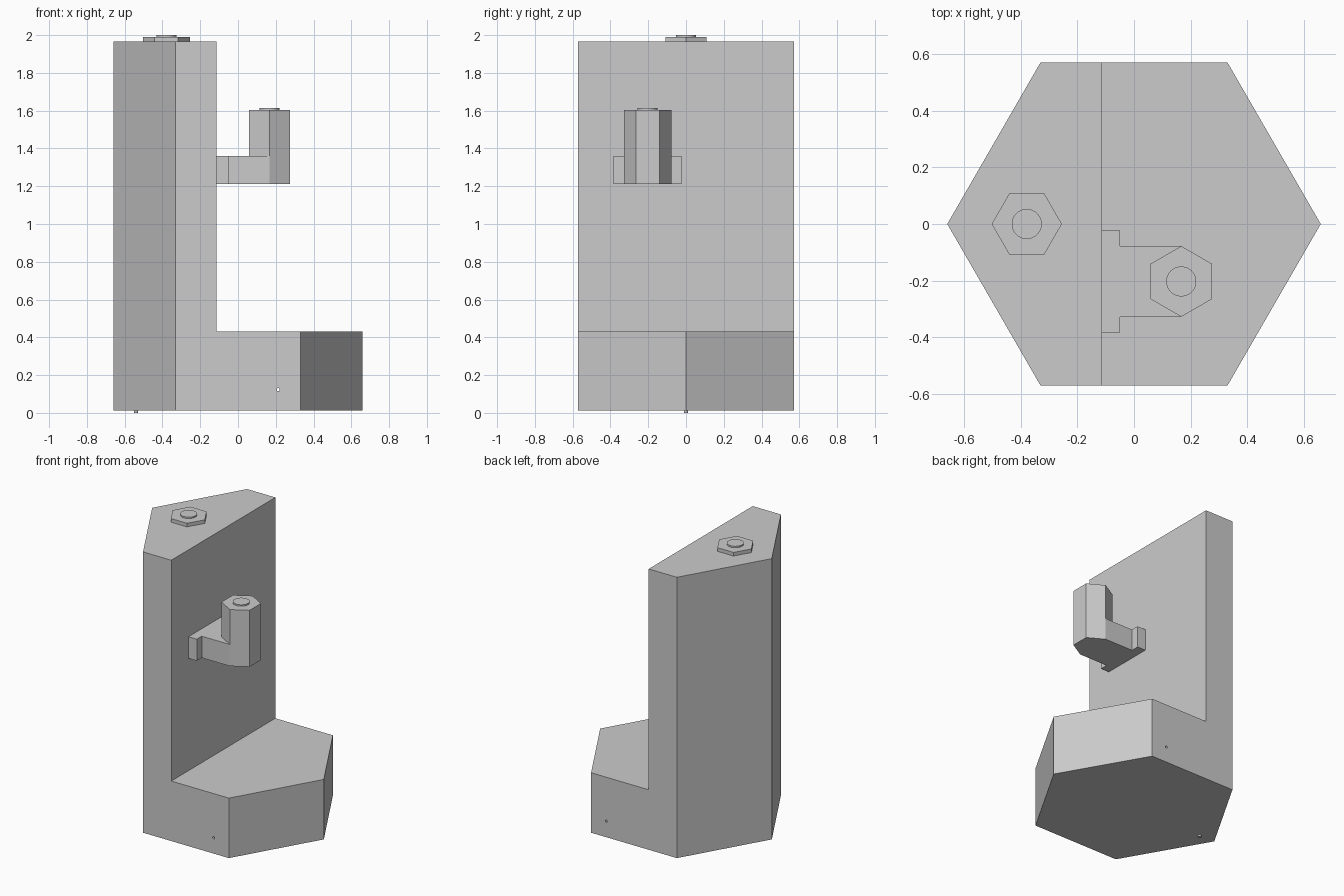
import bpy
import bmesh
from math import cos, sin, pi, radians
from mathutils import Matrix

default = bpy.data.objects.get("Cube")
if default:
    bpy.data.objects.remove(default, do_unlink=True)

# One plain grey for the whole model
grey = bpy.data.materials.new("plain grey")
grey.use_nodes = True
grey.diffuse_color = (0.6, 0.6, 0.6, 1)
grey.node_tree.nodes["Principled BSDF"].inputs["Base Color"].default_value = (0.6, 0.6, 0.6, 1)


def ring(radius, sides, cx=0, cy=0, turn=0):
    """Points of a regular polygon."""
    return [(cx + radius * cos(turn + 2 * pi * i / sides),
             cy + radius * sin(turn + 2 * pi * i / sides)) for i in range(sides)]


def prism(name, outline, low, high, matrix=None):
    """Extrude a flat outline from low to high."""
    bm = bmesh.new()
    base = bm.faces.new([bm.verts.new((x, y, low)) for x, y in outline])
    top = bmesh.ops.extrude_face_region(bm, geom=[base])["geom"]
    bmesh.ops.translate(bm, vec=(0, 0, high - low),
                        verts=[v for v in top if isinstance(v, bmesh.types.BMVert)])
    if matrix:
        bm.transform(matrix)
    bmesh.ops.recalc_face_normals(bm, faces=bm.faces)
    mesh = bpy.data.meshes.new(name)
    bm.to_mesh(mesh)
    bm.free()
    mesh.materials.append(grey)
    obj = bpy.data.objects.new(name, mesh)
    bpy.context.collection.objects.link(obj)
    return obj


def select(obj):
    bpy.ops.object.select_all(action="DESELECT")
    obj.select_set(True)
    bpy.context.view_layer.objects.active = obj


def combine(obj, other, operation):
    """Apply a boolean and remove the helper."""
    mod = obj.modifiers.new(operation, "BOOLEAN")
    mod.operation, mod.solver, mod.object = operation, "EXACT", other
    select(obj)
    bpy.ops.object.modifier_apply(modifier=mod.name)
    bpy.data.objects.remove(other, do_unlink=True)


def disc(name, radius, cx, cy, low, high, sides=48):
    obj = prism(name, ring(radius, sides, cx, cy), low, high)
    select(obj)
    bpy.ops.object.shade_smooth_by_angle(angle=radians(30))
    return obj


WALL = -0.113      # flat inner face of the column
SHELF = 0.43       # top of the low base
FLOOR = 0.013

# Hexagonal body, cut away above the base to leave the column
body = prism("body", ring(0.66, 6), FLOOR, 1.965)
cutter = prism("notch_cutter", [(WALL, -1), (1, -1), (1, 1), (WALL, 1)], SHELF, 3)
combine(body, cutter, "DIFFERENCE")

# Thin bore running from front to back through the base
bore = prism("bore_cutter", ring(0.008, 16), -1, 1,
             Matrix.Translation((0.213, 0, 0.123)) @ Matrix.Rotation(pi / 2, 4, "X"))
combine(body, bore, "DIFFERENCE")

# Hexagonal nut and round cap on top of the column
prism("top_nut", ring(0.124, 6, -0.379, 0), 1.965, 1.99)
disc("top_cap", 0.053, -0.379, 0, 1.99, 2.0)

# Bracket: wall plate and arm, with an upright hexagonal post
px, py, pr = 0.167, -0.203, 0.125
half = [(WALL, 0.18), (-0.049, 0.18), (-0.049, pr), (px, pr)]
plan = [(x, py - y) for x, y in half] + [(x, py + y) for x, y in reversed(half)]
bracket = prism("bracket", plan, 1.211, 1.361)
post = prism("post", ring(pr, 6, px, py, pi / 2), 1.211, 1.604)
combine(bracket, post, "UNION")
disc("post_cap", 0.053, px, py, 1.604, 1.614)

# Small pin under the column
disc("bottom_pin", 0.011, -0.54, 0, 0, FLOOR, 24)
